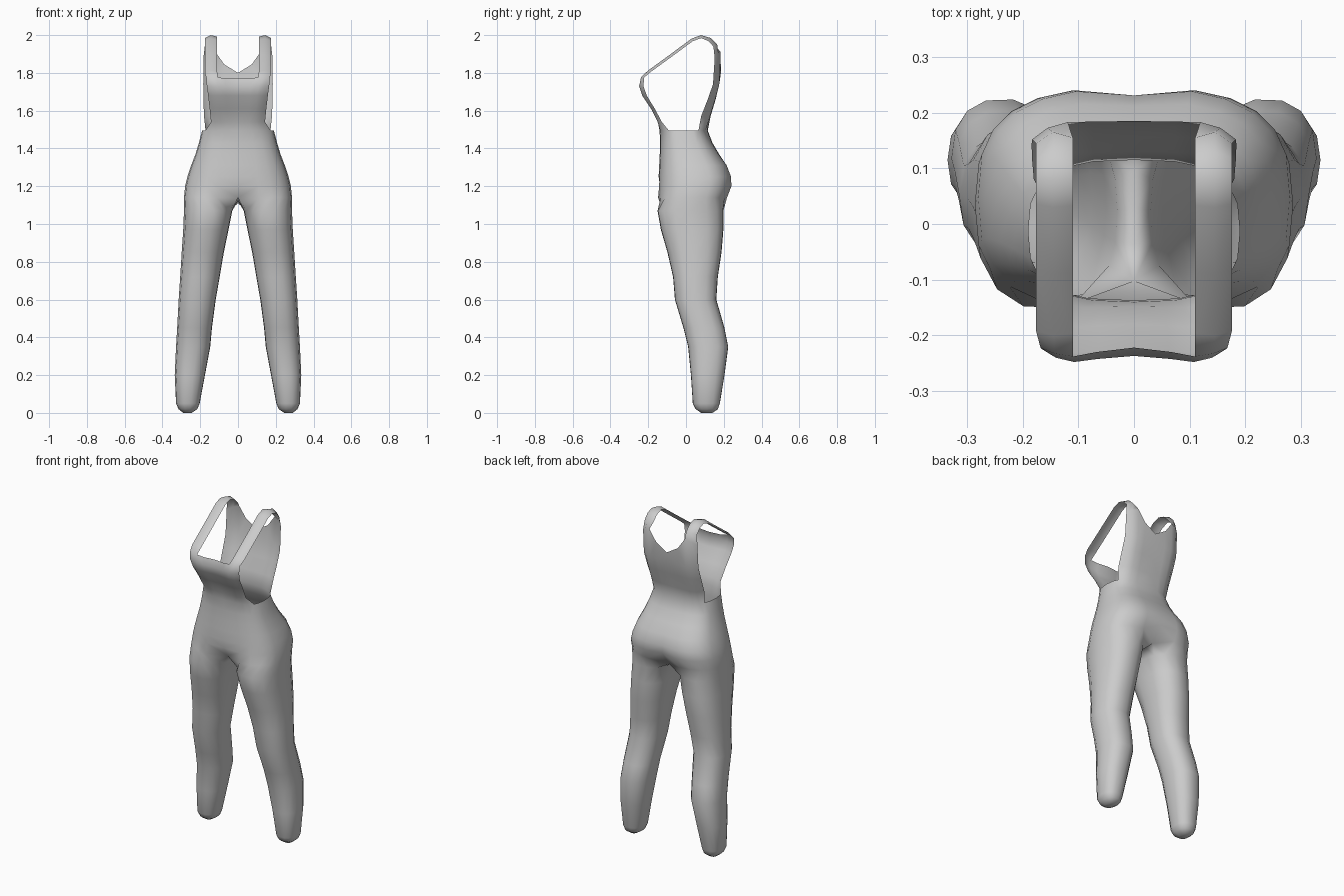
import bpy, bmesh, math

cube = bpy.data.objects.get("Cube")
if cube:
    bpy.data.objects.remove(cube)

fabric = bpy.data.materials.new("light_grey_fabric")
fabric.use_nodes = True
grey = (0.6, 0.6, 0.6, 1)
fabric.diffuse_color = grey
fabric.node_tree.nodes["Principled BSDF"].inputs["Base Color"].default_value = grey

bm = bmesh.new()
OUT = 12          # outer steps around half the body; three more points run inside the leg
COLS = (0, 0.4, 0.65, 0.85, 1)


def power(v, p):
    return math.copysign(abs(v) ** p, v)


def vert(x, y, z):
    return bm.verts.new((x, y, z))


def skin(a, b):
    """Bridge two equal rows of points with quads."""
    for i in range(len(a) - 1):
        bm.faces.new((a[i], a[i + 1], b[i + 1], b[i]))


def leg_ring(z, x0, x1, y0, y1):
    angles = [-150 + 25 * k for k in range(OUT + 1)] + [165, 180, 195]
    ring = []
    for a in map(math.radians, angles):
        ring.append(vert((x0 + x1) / 2 + (x1 - x0) / 2 * power(math.cos(a), 0.85),
                         (y0 + y1) / 2 + (y1 - y0) / 2 * power(math.sin(a), 0.85), z))
    return ring


def torso_ring(z, w, y0, y1, front_dip=0, back_dip=0):
    ring = []
    for k in range(OUT + 1):
        a = math.radians(-90 + 15 * k)
        x = 0 if k in (0, OUT) else w * power(math.cos(a), 0.7)
        y = (y0 + y1) / 2 + (y1 - y0) / 2 * power(math.sin(a), 0.7)
        y += front_dip if k == 0 else -back_dip if k == OUT else 0
        ring.append(vert(x, y, z))
    return ring


# Leg: height, inner x, outer x, front y, back y
legs = [leg_ring(*r) for r in (
    (0.0, 0.245, 0.29, 0.08, 0.14),
    (0.02, 0.215, 0.315, 0.05, 0.17),
    (0.05, 0.203, 0.328, 0.035, 0.18),
    (0.2, 0.175, 0.335, 0.025, 0.205),
    (0.35, 0.147, 0.328, 0.01, 0.225),
    (0.45, 0.138, 0.322, -0.015, 0.205),
    (0.6, 0.118, 0.314, -0.06, 0.162),
    (0.72, 0.097, 0.306, -0.07, 0.17),
    (0.85, 0.075, 0.298, -0.1, 0.19),
    (0.97, 0.05, 0.29, -0.135, 0.2),
    (1.07, 0.03, 0.286, -0.153, 0.2))]
bm.faces.new(legs[0][::-1])
for a, b in zip(legs, legs[1:]):
    skin(a + a[:1], b + b[:1])

# Hips and waist: height, half width, front y, back y, centre dips
torso = [torso_ring(*r) for r in (
    (1.14, 0.286, -0.152, 0.222, 0.05, 0.06),
    (1.2, 0.28, -0.147, 0.245, 0.01, 0.02),
    (1.25, 0.268, -0.145, 0.243, 0, 0.012),
    (1.31, 0.248, -0.142, 0.22, 0, 0.008),
    (1.37, 0.225, -0.139, 0.175),
    (1.43, 0.207, -0.137, 0.14),
    (1.495, 0.19, -0.14, 0.115))]
for a, b in zip(torso, torso[1:]):
    skin(a, b)

# Crotch bridge between the legs
low = torso[0]
low[OUT].co.z = 1.11
seam = [vert(0, low[OUT].co.y + (low[0].co.y - low[OUT].co.y) * t, 1.11 + 0.03 * t)
        for t in (0.25, 0.5, 0.75)]
top_loop = low + seam
skin(legs[-1] + legs[-1][:1], top_loop + top_loop[:1])


def panel_row(w, z, y_mid, y_bust, y_edge):
    ys = (y_mid, (y_mid + y_bust) / 2, y_bust, (y_bust * 2 + y_edge) / 3, y_edge)
    zs = z if isinstance(z, tuple) else (z,) * 5
    return [vert(w * f, y, h) for f, y, h in zip(COLS, ys, zs)]


# Front bib: half width, height, y at centre, bust and edge
bib = [torso[-1][:5]] + [panel_row(*r) for r in (
    (0.143, 1.54, -0.148, -0.15, -0.128),
    (0.15, 1.61, -0.18, -0.185, -0.165),
    (0.158, 1.68, -0.222, -0.232, -0.208),
    (0.165, 1.73, -0.237, -0.248, -0.225),
    (0.168, (1.77, 1.77, 1.778, 1.782, 1.775), -0.222, -0.238, -0.222))]
for a, b in zip(bib, bib[1:]):
    skin(a, b)

# Back panel with a V neckline
back = [torso[-1][:7:-1]] + [panel_row(*r) for r in (
    (0.18, 1.57, 0.13, 0.127, 0.08),
    (0.183, 1.66, 0.157, 0.155, 0.115),
    (0.184, 1.74, 0.176, 0.176, 0.143),
    (0.183, (1.8, 1.845, 1.91, 1.9, 1.88), 0.185, 0.183, 0.152))]
for a, b in zip(back, back[1:]):
    skin(b, a)

# Shoulder straps: y and z along the arc, with slightly curled edges
strap = [bib[-1][2:]]
for y, z, dy, dz in ((-0.2, 1.813, 0.008, -0.012), (-0.09, 1.893, 0.008, -0.012),
                     (0.03, 1.982, 0.006, -0.014), (0.08, 2.0, 0, -0.016),
                     (0.13, 1.985, -0.012, -0.016), (0.165, 1.95, -0.02, -0.01)):
    strap.append([vert(0.11, y + dy / 2, z + dz / 2), vert(0.145, y, z),
                  vert(0.176, y + dy, z + dz)])
strap.append(back[-1][2:])
for a, b in zip(strap, strap[1:]):
    skin(a, b)

bmesh.ops.recalc_face_normals(bm, faces=bm.faces)
mesh = bpy.data.meshes.new("overalls")
bm.to_mesh(mesh)
bm.free()
mesh.materials.append(fabric)
overalls = bpy.data.objects.new("overalls", mesh)
bpy.context.collection.objects.link(overalls)

mirror = overalls.modifiers.new("mirror", 'MIRROR')
mirror.use_clip = True
mirror.merge_threshold = 0.001

bpy.context.view_layer.objects.active = overalls
overalls.select_set(True)
bpy.ops.object.shade_smooth_by_angle(angle=math.radians(60))
